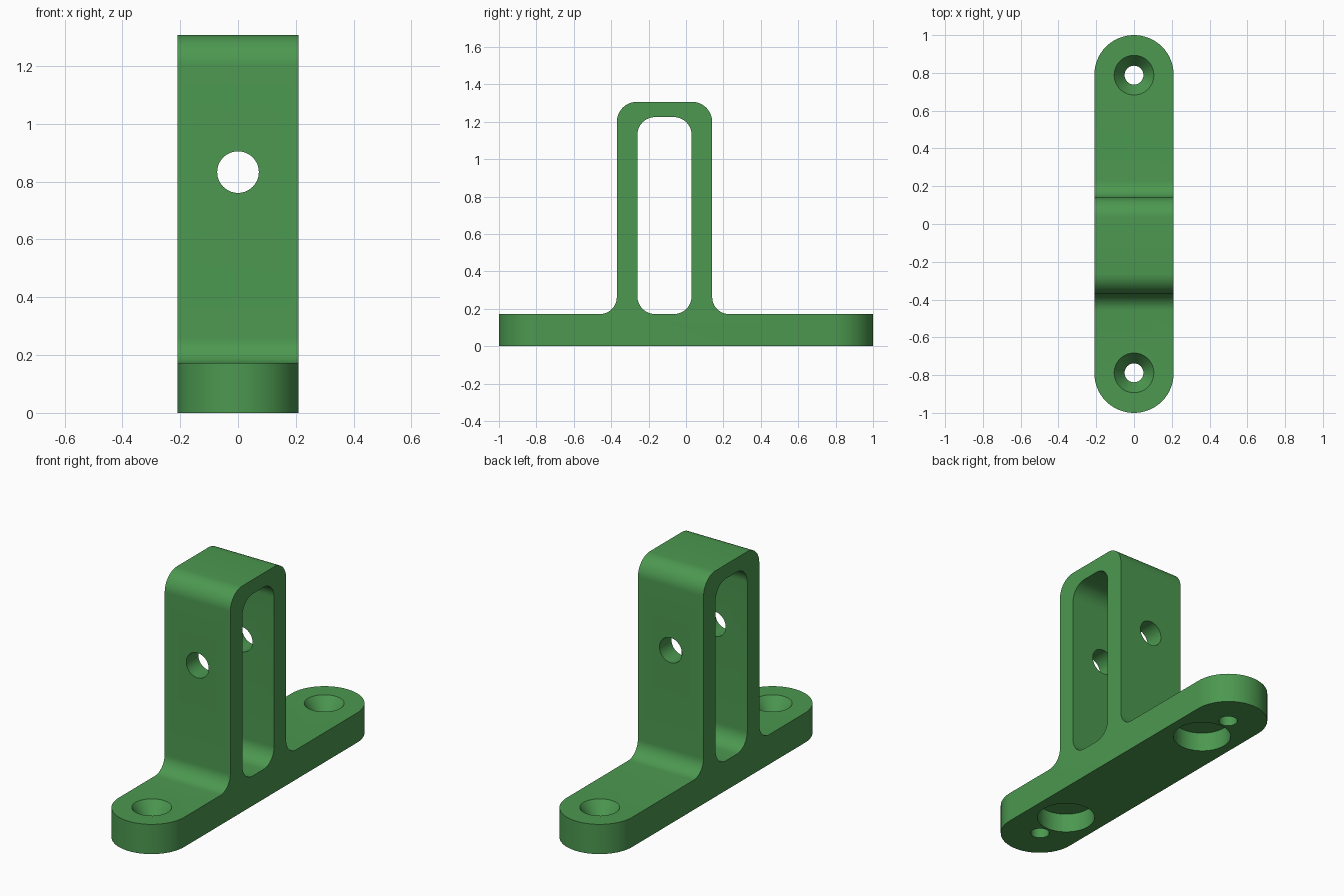
import bpy, bmesh, math
from mathutils import Matrix, Vector

if "Cube" in bpy.data.objects:
    bpy.data.objects.remove(bpy.data.objects["Cube"])

W = 0.21          # half width
BASE = 0.172      # base thickness
TOP = 1.307       # bracket height

green = bpy.data.materials.new("green plastic")
green.diffuse_color = (0.072, 0.314, 0.080, 1)
green.use_nodes = True
green.node_tree.nodes["Principled BSDF"].inputs["Base Color"].default_value = green.diffuse_color


def rounded(points, seg=12):
    """Round the corners of a 2D polygon given as (a, b, radius)."""
    out = []
    n = len(points)
    for i, (a, b, r) in enumerate(points):
        p = Vector((a, b))
        if r == 0:
            out.append(p)
            continue
        u = (Vector(points[i - 1][:2]) - p).normalized()
        v = (Vector(points[(i + 1) % n][:2]) - p).normalized()
        c = p + (u + v) * r            # right-angle corners only
        for k in range(seg + 1):
            t = k / seg * math.pi / 2
            out.append(c - v * r * math.cos(t) - u * r * math.sin(t))
    return out


def prism(name, verts3d, direction):
    """Extrude a closed outline along a direction."""
    bm = bmesh.new()
    face = bm.faces.new([bm.verts.new(v) for v in verts3d])
    ext = bmesh.ops.extrude_face_region(bm, geom=[face])
    bmesh.ops.translate(bm, vec=direction,
                        verts=[g for g in ext["geom"] if isinstance(g, bmesh.types.BMVert)])
    bmesh.ops.recalc_face_normals(bm, faces=bm.faces[:])
    return to_object(name, bm)


def cone(name, center, r1, r2, depth, axis="Z"):
    bm = bmesh.new()
    rot = Matrix.Rotation(math.pi / 2, 4, "X") if axis == "Y" else Matrix()
    bmesh.ops.create_cone(bm, cap_ends=True, segments=48, radius1=r1, radius2=r2,
                          depth=depth, matrix=Matrix.Translation(center) @ rot)
    return to_object(name, bm)


def to_object(name, bm):
    me = bpy.data.meshes.new(name)
    bm.to_mesh(me)
    bm.free()
    me.materials.append(green)
    ob = bpy.data.objects.new(name, me)
    bpy.context.collection.objects.link(ob)
    return ob


def apply_boolean(target, cutter, op):
    m = target.modifiers.new(cutter.name, "BOOLEAN")
    m.operation, m.solver, m.object = op, "EXACT", cutter
    bpy.context.view_layer.objects.active = target
    bpy.ops.object.modifier_apply(modifier=m.name)
    bpy.data.objects.remove(cutter, do_unlink=True)


# Side silhouette: foot plate, fillets and rounded upright loop
outline = rounded([(-1.1, 0, 0), (1.1, 0, 0), (1.1, BASE, 0),
                   (0.14, BASE, 0.09), (0.14, TOP, 0.108),
                   (-0.37, TOP, 0.108), (-0.37, BASE, 0.09), (-1.1, BASE, 0)])
bracket = prism("bracket", [(-W - 0.1, p.x, p.y) for p in outline], (2 * W + 0.2, 0, 0))

# Rounded ends of the foot plate
ends = []
for k in range(33):
    t = math.pi * k / 32
    ends.append((W * math.cos(t), 1 - W + W * math.sin(t), -0.1))
ends += [(-x, -y, z) for x, y, z in ends]
apply_boolean(bracket, prism("stadium", ends, (0, 0, 2)), "INTERSECT")

# Opening through the loop
window = rounded([(-0.26, BASE, 0.095), (0.03, BASE, 0.095),
                  (0.03, 1.225, 0.095), (-0.26, 1.225, 0.095)])
apply_boolean(bracket, prism("window", [(-0.5, p.x, p.y) for p in window], (1, 0, 0)),
              "DIFFERENCE")

# Bolt hole through both uprights
apply_boolean(bracket, cone("bolt_hole", (0, 0, 0.833), 0.072, 0.072, 1.5, "Y"), "DIFFERENCE")

# Countersunk screw holes and round pockets underneath
SINK = 0.075
for s in (-1, 1):
    y = 0.788 * s
    apply_boolean(bracket, cone("screw_hole", (0, y, 0.1), 0.05, 0.05, 0.5), "DIFFERENCE")
    slope = (0.105 - 0.05) / SINK
    apply_boolean(bracket, cone("countersink", (0, y, BASE - SINK / 2 + 0.01),
                                0.05, 0.105 + slope * 0.02, SINK + 0.02), "DIFFERENCE")
    apply_boolean(bracket, cone("pocket", (0, 0.57 * s, 0.005), 0.154, 0.154, 0.21),
                  "DIFFERENCE")

# Smooth the curved faces, keep edges crisp
bpy.ops.object.select_all(action="DESELECT")
bracket.select_set(True)
bpy.context.view_layer.objects.active = bracket
bpy.ops.object.shade_smooth_by_angle(angle=math.radians(25))
